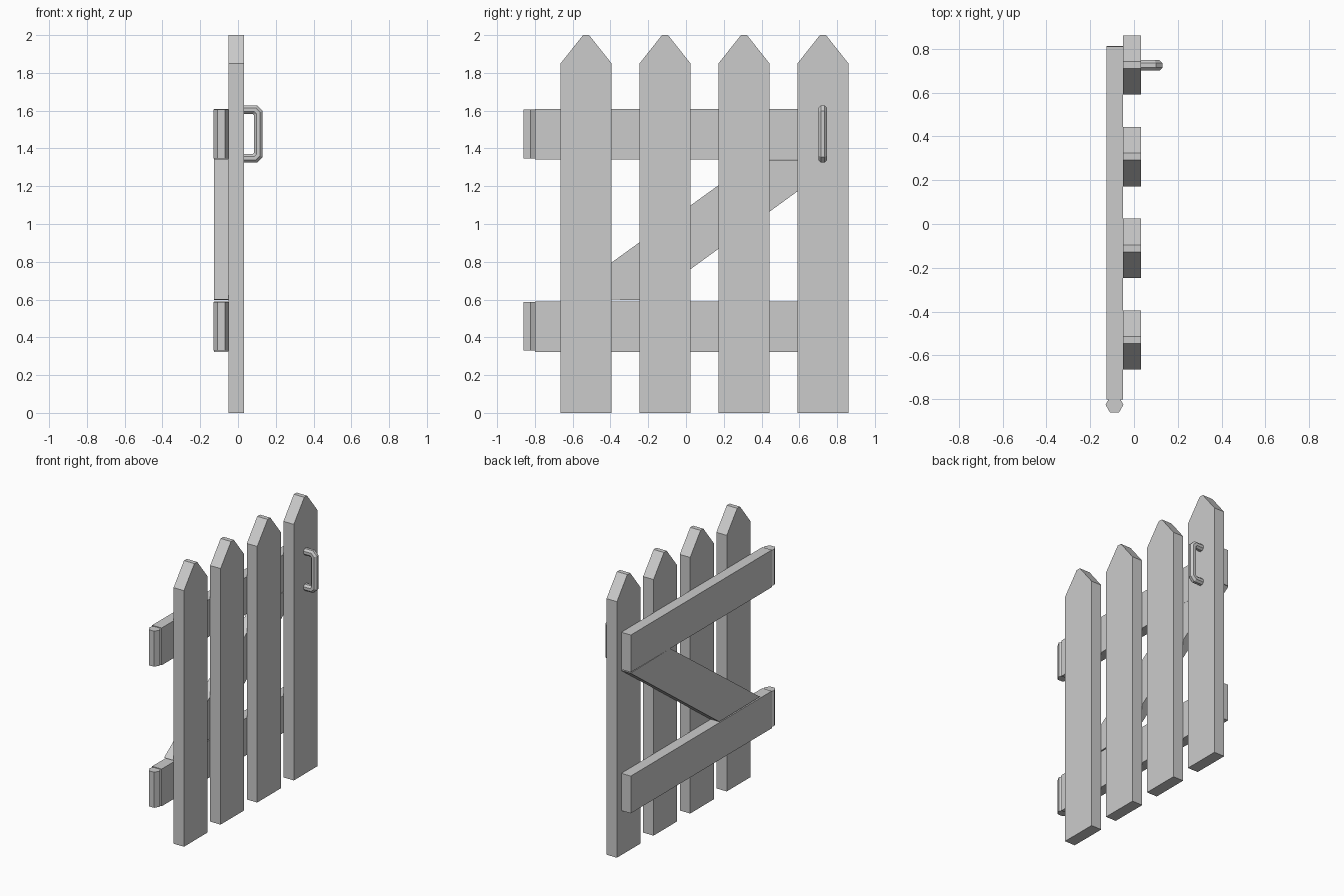
import bpy, bmesh, math
from mathutils import Vector

if "Cube" in bpy.data.objects:
    bpy.data.objects.remove(bpy.data.objects["Cube"])


def finish(name, bm):
    bmesh.ops.recalc_face_normals(bm, faces=bm.faces)
    me = bpy.data.meshes.new(name)
    bm.to_mesh(me)
    bm.free()
    ob = bpy.data.objects.new(name, me)
    bpy.context.collection.objects.link(ob)
    return ob


def prism(name, points, depth):
    """Extrude a flat outline of 3D points along the depth vector."""
    bm = bmesh.new()
    face = bm.faces.new([bm.verts.new(p) for p in points])
    ext = bmesh.ops.extrude_face_region(bm, geom=[face])
    verts = [g for g in ext["geom"] if isinstance(g, bmesh.types.BMVert)]
    bmesh.ops.translate(bm, verts=verts, vec=depth)
    return finish(name, bm)


def board(name, yz, x0, x1):
    return prism(name, [(x0, y, z) for y, z in yz], (x1 - x0, 0, 0))


# Pointed pickets
for i in range(4):
    c, w, tip = -0.529 + i * 0.418, 0.135, 0.016
    board(f"picket_{i + 1}", [(c - w, 0), (c + w, 0), (c + w, 1.85),
                              (c + tip, 2), (c - tip, 2), (c - w, 1.85)], -0.05, 0.033)

# Cross rails with hexagonal hinge posts
for label, z in (("lower", 0.322), ("upper", 1.341)):
    board(f"{label}_rail", [(-0.8, z), (0.81, z), (0.81, z + 0.269), (-0.8, z + 0.269)],
          -0.126, -0.05)
    r = 0.041
    ring = [(-0.089 + r * math.cos(k * math.pi / 3),
             -0.8245 + r * math.sin(k * math.pi / 3), z + 0.007) for k in range(6)]
    prism(f"{label}_hinge", ring, (0, 0, 0.257))

# Diagonal brace
board("diagonal_brace", [(-0.664, 0.601), (-0.2, 0.598), (0.813, 1.335), (0.36, 1.341)],
      -0.126, -0.05)

# Pull handle: octagonal bar swept along a bracket path with mitred corners
path = [Vector((x, 0, z)) for x, z in
        ((0.03, 1.605), (0.09, 1.605), (0.107, 1.588),
         (0.107, 1.365), (0.09, 1.348), (0.03, 1.348))]
bm = bmesh.new()
rings = []
for i, p in enumerate(path):
    a = (p - path[i - 1]).normalized() if i else (path[1] - p).normalized()
    b = (path[i + 1] - p).normalized() if i < len(path) - 1 else a
    t = (a + b).normalized()
    side = Vector((-t.z, 0, t.x)) / t.dot(a)
    rings.append([])
    for k in range(8):
        ang = (k + 0.5) * math.pi / 4
        off = side * math.cos(ang) + Vector((0, math.sin(ang), 0))
        rings[-1].append(bm.verts.new(p + Vector((0, 0.724, 0)) + off * 0.0255))
for r0, r1 in zip(rings, rings[1:]):
    for k in range(8):
        bm.faces.new((r0[k], r0[k - 1], r1[k - 1], r1[k]))
bm.faces.new(rings[0])
bm.faces.new(rings[-1])
finish("pull_handle", bm)
